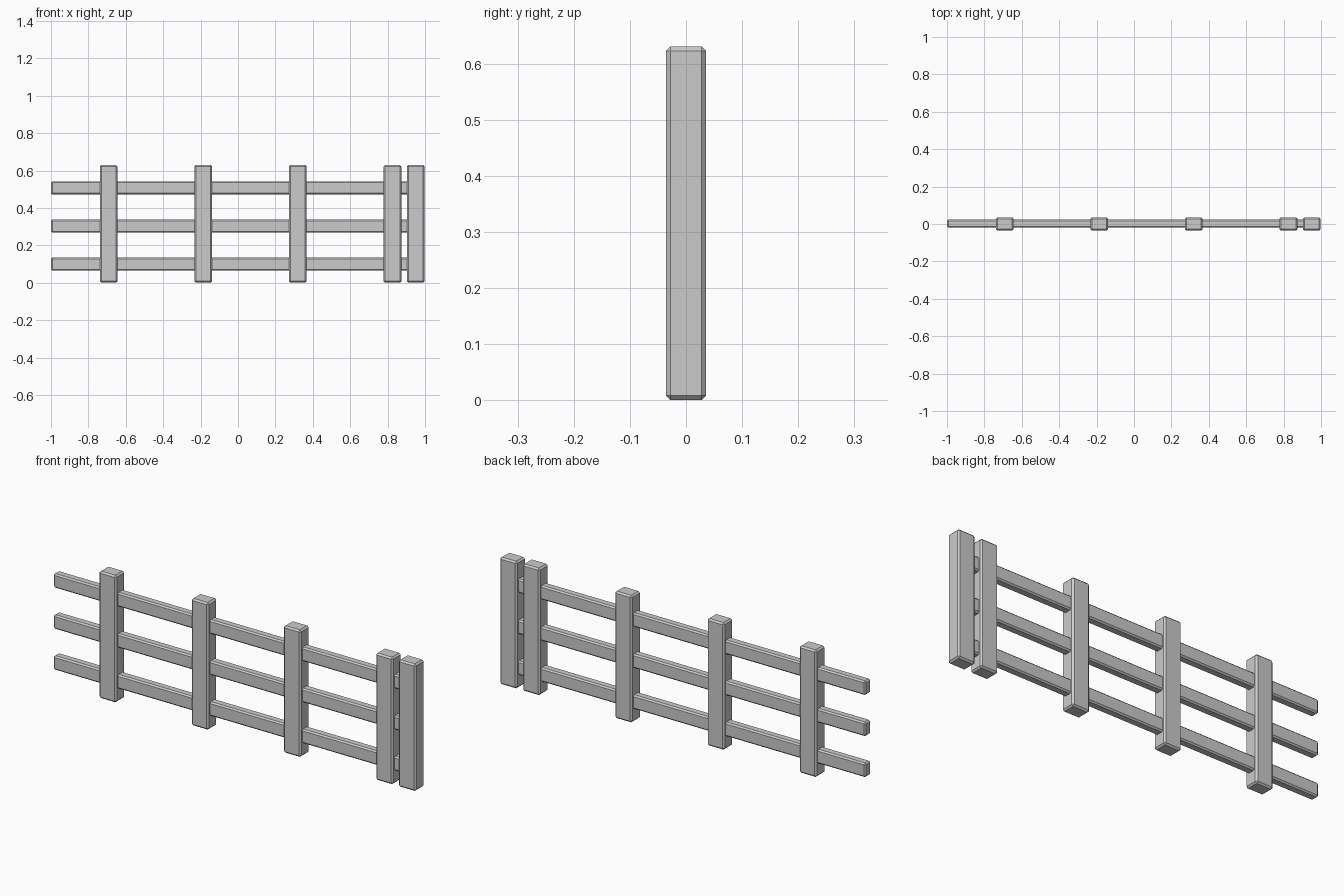
import bpy, bmesh
from mathutils import Matrix

if "Cube" in bpy.data.objects:
    bpy.data.objects.remove(bpy.data.objects["Cube"])


def box(name, x0, x1, y0, y1, z0, z1, chamfer):
    """Flat-shaded box with single-segment chamfered edges."""
    bm = bmesh.new()
    size = Matrix.Diagonal((x1 - x0, y1 - y0, z1 - z0, 1))
    place = Matrix.Translation(((x0 + x1) / 2, (y0 + y1) / 2, (z0 + z1) / 2))
    bmesh.ops.create_cube(bm, size=1, matrix=place @ size)
    bmesh.ops.bevel(bm, geom=bm.edges[:], offset=chamfer, segments=1,
                    profile=0.5, affect='EDGES')
    mesh = bpy.data.meshes.new(name)
    bm.to_mesh(mesh)
    bm.free()
    ob = bpy.data.objects.new(name, mesh)
    bpy.context.collection.objects.link(ob)
    return ob


# Upright posts: four evenly spaced, plus an end post
posts = [-0.692 + 0.506 * i for i in range(4)] + [0.951]
HALF = 0.047
for x in posts:
    box("post", x - HALF, x + HALF, -0.036, 0.036, 0, 0.63, 0.008)

# Horizontal rails: one piece per bay, each overlapping inside the posts
starts = [-1.0] + [x - HALF - 0.006 for x in posts[:-1]]
for z in (0.10, 0.303, 0.507):
    for x0, post in zip(starts, posts):
        box("rail", x0, post, -0.02, 0.023, z - 0.035, z + 0.035, 0.007)
